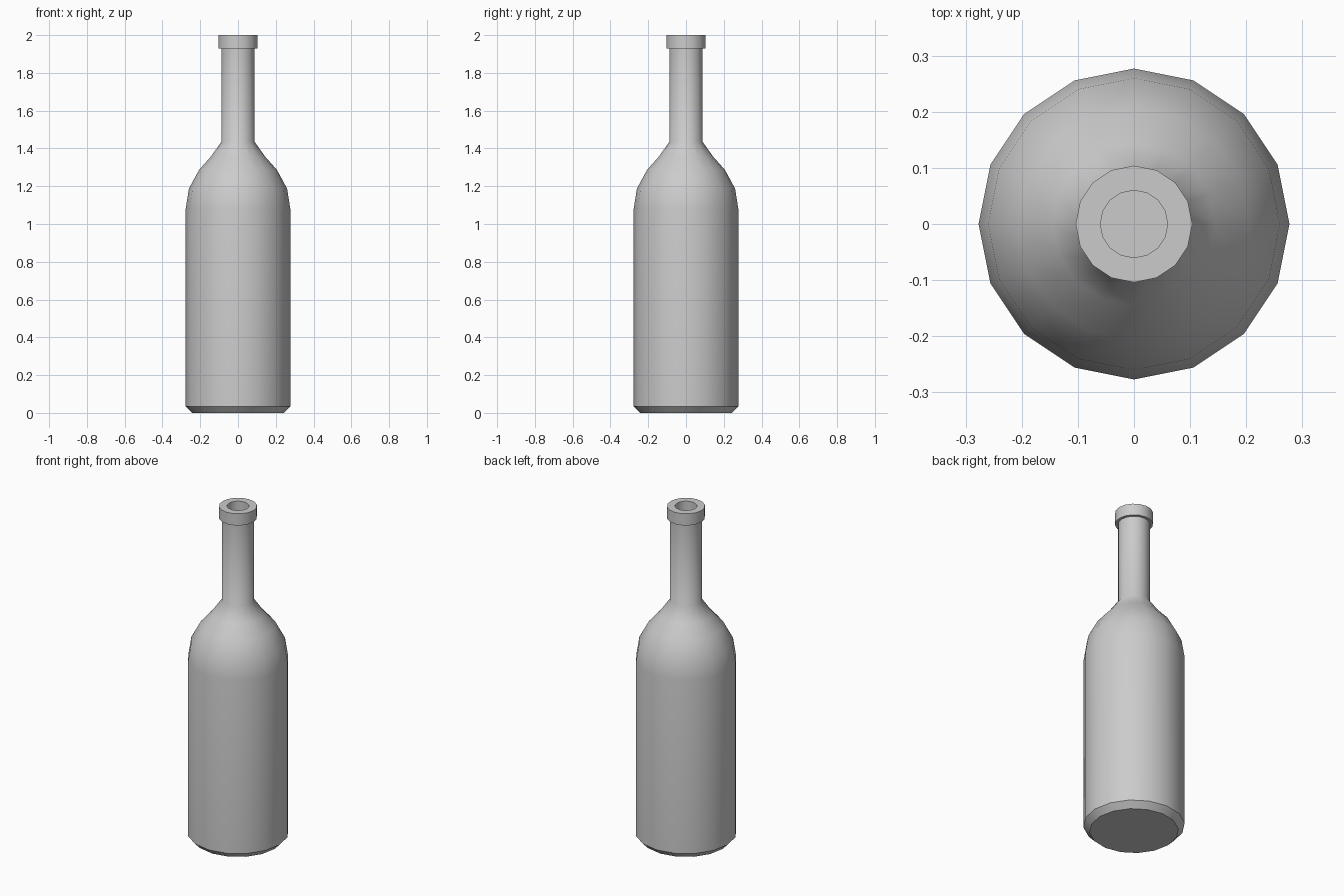
import bpy, bmesh, math

if "Cube" in bpy.data.objects:
    bpy.data.objects.remove(bpy.data.objects["Cube"])

SIDES = 16

# Bottle profile (radius, height): base, body, shoulder, neck, lip, then inside the neck
profile = [
    (0.243, 0.0), (0.277, 0.035), (0.277, 1.08), (0.26, 1.187),
    (0.206, 1.287), (0.145, 1.355), (0.088, 1.435), (0.088, 1.93),
    (0.104, 1.93), (0.104, 2.0), (0.06, 2.0), (0.06, 1.43),
]


def lathe(name, points, sides):
    """Revolve a profile around z and cap both ends."""
    bm = bmesh.new()
    rings = []
    for r, z in points:
        rings.append([bm.verts.new((r * math.cos(2 * math.pi * i / sides),
                                    r * math.sin(2 * math.pi * i / sides), z))
                      for i in range(sides)])
    for a, b in zip(rings, rings[1:]):
        for i in range(sides):
            j = (i + 1) % sides
            bm.faces.new((a[i], a[j], b[j], b[i]))
    bm.faces.new(rings[0][::-1])
    bm.faces.new(rings[-1])
    bmesh.ops.recalc_face_normals(bm, faces=bm.faces)
    mesh = bpy.data.meshes.new(name)
    bm.to_mesh(mesh)
    bm.free()
    obj = bpy.data.objects.new(name, mesh)
    bpy.context.collection.objects.link(obj)
    return obj


bottle = lathe("bottle", profile, SIDES)

# Smooth body, crisp base and lip edges
bpy.context.view_layer.objects.active = bottle
bottle.select_set(True)
bpy.ops.object.shade_smooth_by_angle(angle=math.radians(40))
